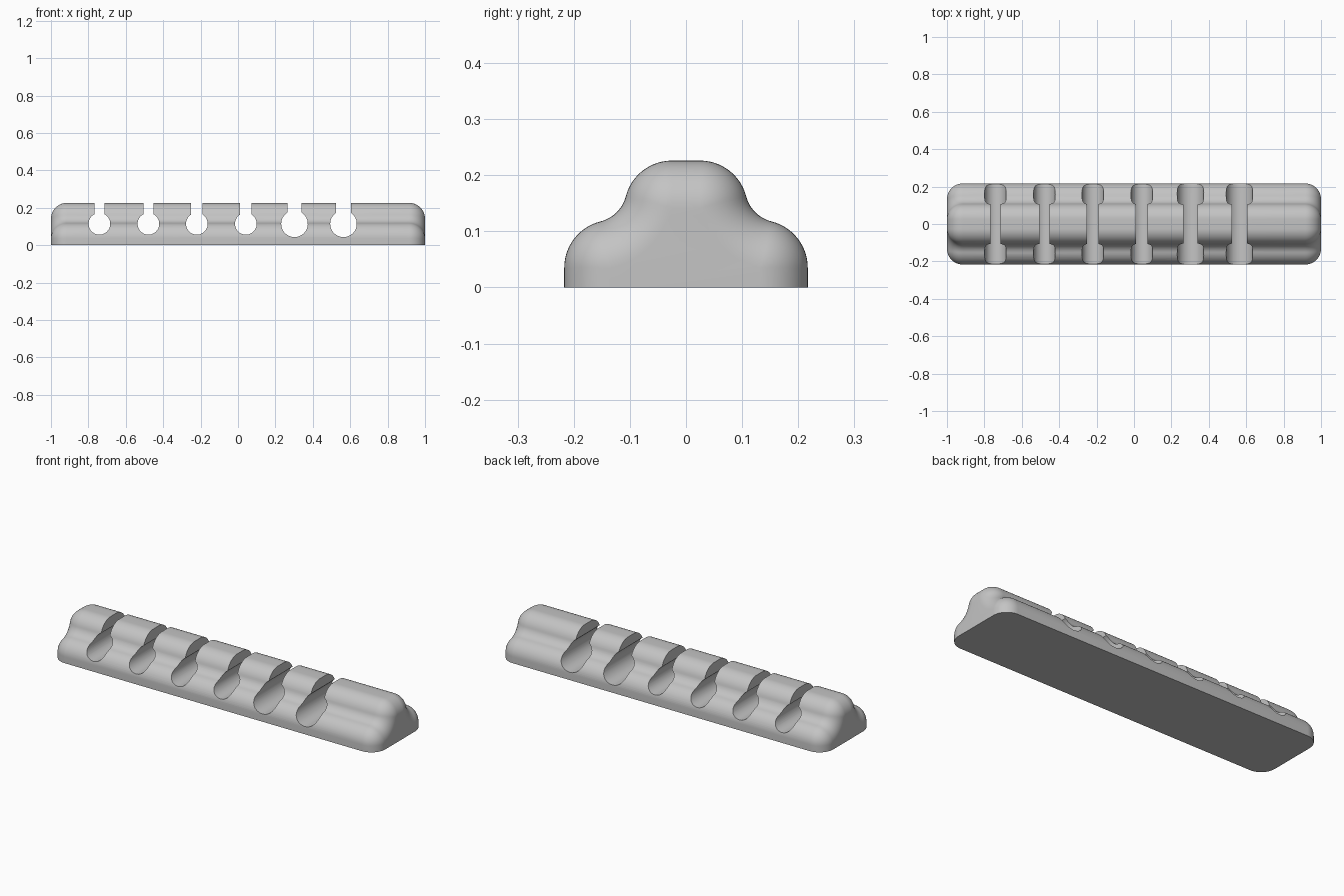
import bpy, bmesh, math
from mathutils import Vector

if "Cube" in bpy.data.objects:
    bpy.data.objects.remove(bpy.data.objects["Cube"])

R = 0.085                      # rounding radius of the body
LOW = Vector((0.132, 0.035))   # centre of the lower shoulder arc (y, z)
TOP = Vector((0.025, 0.141))   # centre of the crown arc
S = R + 0.0625                 # shoulder centre to valley centre distance

# centre of the concave valley arc, tangent to both shoulders
mid, gap = (LOW + TOP) / 2, LOW - TOP
side = Vector((-gap.y, gap.x)).normalized()
VALLEY = mid + side * math.sqrt(S * S - (gap.length / 2) ** 2)


def arc(centre, radius, a0, a1, n):
    return [centre + radius * Vector((math.cos(a0 + (a1 - a0) * i / n),
                                      math.sin(a0 + (a1 - a0) * i / n))) for i in range(n + 1)]


def section(rho):
    """Body cross-section, with its outline swollen by rho."""
    a_low = math.atan2(VALLEY.y - LOW.y, VALLEY.x - LOW.x)
    a_top = math.atan2(VALLEY.y - TOP.y, VALLEY.x - TOP.x)
    half = [Vector((LOW.x + rho, 0))]
    half += arc(LOW, rho, 0, a_low, 14)
    half += arc(VALLEY, S - rho, a_low - math.pi, a_top - math.pi - 2 * math.pi * (a_top > a_low), 12)[1:-1]
    half += arc(TOP, rho, a_top, math.pi / 2, 14)
    return half + [Vector((-p.x, p.y)) for p in reversed(half)]


def make_object(name, bm):
    bmesh.ops.recalc_face_normals(bm, faces=bm.faces)
    mesh = bpy.data.meshes.new(name)
    bm.to_mesh(mesh)
    bm.free()
    ob = bpy.data.objects.new(name, mesh)
    bpy.context.collection.objects.link(ob)
    return ob


def loft(name, rings):
    bm = bmesh.new()
    loops = [[bm.verts.new(p) for p in ring] for ring in rings]
    n = len(loops[0])
    for a, b in zip(loops, loops[1:]):
        for i in range(n):
            j = (i + 1) % n
            bm.faces.new((a[i], a[j], b[j], b[i]))
    bm.faces.new(loops[0])
    bm.faces.new(loops[-1])
    bmesh.ops.remove_doubles(bm, verts=bm.verts, dist=1e-5)
    return make_object(name, bm)


# body: rounded profile lofted along x, swelling from each flat end
STEPS = 12
right = []
for i in range(STEPS + 1):
    t = math.pi / 2 * i / STEPS
    right.append((1 - R + R * math.cos(t), R * math.sin(t)))
stations = [(-x, rho) for x, rho in right] + right[::-1]
body = loft("cable_holder_body", [[(x, p.x, p.y) for p in section(rho)] for x, rho in stations])

# keyhole channels: centre x, hole radius, slot width
HOLE_Z = 0.114
channels = [(-0.741, 0.058, 0.053), (-0.479, 0.058, 0.053), (-0.22, 0.058, 0.06),
            (0.042, 0.058, 0.06), (0.302, 0.071, 0.077), (0.564, 0.071, 0.082)]
bpy.context.view_layer.objects.active = body
for x, r, w in channels:
    a = math.asin(w / 2 / r)
    outline = arc(Vector((x, HOLE_Z)), r, math.pi / 2 + a, 2.5 * math.pi - a, 40)
    outline += [Vector((x + w / 2, 0.3)), Vector((x - w / 2, 0.3))]
    cutter = loft("channel_cutter", [[(p.x, y, p.y) for p in outline] for y in (-0.3, 0.3)])
    mod = body.modifiers.new("channel", 'BOOLEAN')
    mod.operation, mod.solver, mod.object = 'DIFFERENCE', 'EXACT', cutter
    bpy.ops.object.modifier_apply(modifier=mod.name)
    bpy.data.objects.remove(cutter)

# colour and shading
grey = bpy.data.materials.new("light grey")
grey.diffuse_color = (0.55, 0.55, 0.55, 1)
grey.use_nodes = True
grey.node_tree.nodes["Principled BSDF"].inputs["Base Color"].default_value = grey.diffuse_color
body.data.materials.clear()
body.data.materials.append(grey)
body.select_set(True)
bpy.ops.object.shade_smooth_by_angle(angle=math.radians(30))
